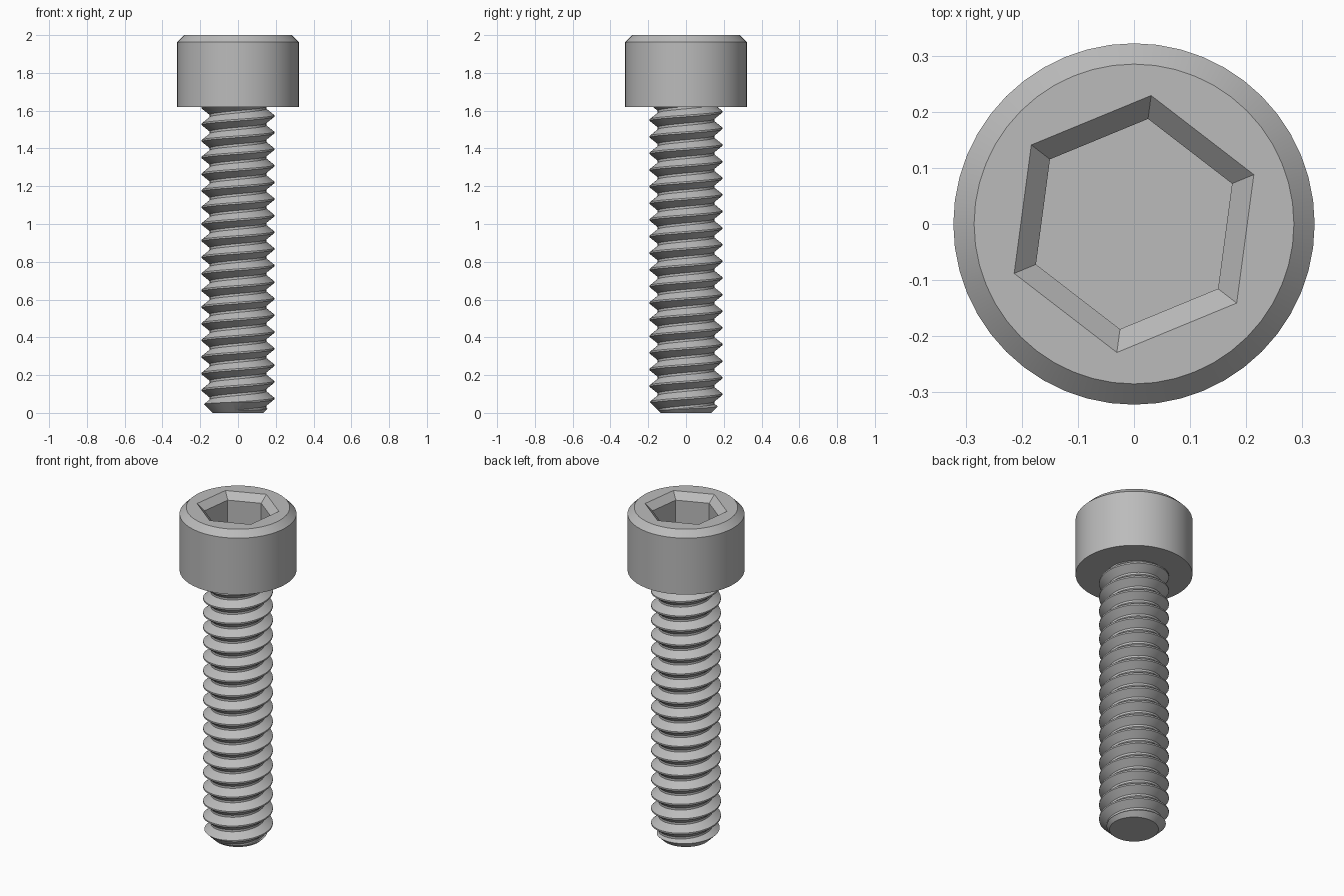
import bpy, bmesh, math
from mathutils import Vector

cube = bpy.data.objects.get("Cube")
if cube:
    bpy.data.objects.remove(cube)

steel = bpy.data.materials.new("steel grey")
steel.use_nodes = True
steel.diffuse_color = (0.5, 0.5, 0.5, 1)
steel.node_tree.nodes["Principled BSDF"].inputs["Base Color"].default_value = (0.5, 0.5, 0.5, 1)


def finish(bm, name):
    bmesh.ops.recalc_face_normals(bm, faces=bm.faces)
    mesh = bpy.data.meshes.new(name)
    bm.to_mesh(mesh)
    bm.free()
    mesh.materials.append(steel)
    obj = bpy.data.objects.new(name, mesh)
    bpy.context.collection.objects.link(obj)
    return obj


def smooth(obj, angle):
    bpy.ops.object.select_all(action='DESELECT')
    obj.select_set(True)
    bpy.context.view_layer.objects.active = obj
    bpy.ops.object.shade_smooth_by_angle(angle=math.radians(angle))


def ring(bm, radius, z, sides, turn=0.0):
    return [bm.verts.new((radius * math.cos(turn + math.tau * i / sides),
                          radius * math.sin(turn + math.tau * i / sides), z))
            for i in range(sides)]


def bridge(bm, a, b):
    n = len(a)
    for i in range(n):
        bm.faces.new((a[i], a[(i + 1) % n], b[(i + 1) % n], b[i]))


def stack(bm, profile, sides, turn=0.0):
    rings = [ring(bm, r, z, sides, turn) for r, z in profile]
    for a, b in zip(rings, rings[1:]):
        bridge(bm, a, b)
    return rings


def apply_boolean(obj, tool, operation):
    mod = obj.modifiers.new("cut", 'BOOLEAN')
    mod.operation, mod.solver, mod.object = operation, 'EXACT', tool
    bpy.context.view_layer.objects.active = obj
    bpy.ops.object.modifier_apply(modifier=mod.name)
    bpy.data.objects.remove(tool)


def solid(name, profile, sides, turn=0.0):
    bm = bmesh.new()
    rings = stack(bm, profile, sides, turn)
    bm.faces.new(rings[0])
    bm.faces.new(rings[-1])
    return finish(bm, name)


# Cylindrical head with a bevelled rim and a chamfered hexagonal socket
head = solid("head", [(0.322, 1.62), (0.322, 1.963), (0.285, 2.0)], 48)
hexagon = solid("socket_cutter", [(0.189, 1.80), (0.189, 1.96), (0.231, 2.0), (0.231, 2.05)],
                6, math.radians(22.4))
hexagon.hide_render = True
apply_boolean(head, hexagon, 'DIFFERENCE')
smooth(head, 25)

# Threaded shank: one tooth profile swept along a right-handed helix
PITCH, STEPS, TURNS = 0.088, 48, 21
TOOTH = [(0.0, 0.150), (0.14, 0.150), (0.52, 0.192), (0.62, 0.192)]
START = -0.15
bm = bmesh.new()
rows = []
for turn in range(TURNS):
    for f, r in TOOTH:
        row = []
        for s in range(STEPS + 1):
            a = math.tau * s / STEPS
            z = START + PITCH * (turn + f + s / STEPS)
            row.append(bm.verts.new((r * math.cos(a), r * math.sin(a), z)))
        rows.append(row)
for low, high in zip(rows, rows[1:]):
    for s in range(STEPS):
        bm.faces.new((low[s], low[s + 1], high[s + 1], high[s]))
bmesh.ops.remove_doubles(bm, verts=bm.verts, dist=0.0001)

# Close both ends of the sweep to the axis
middle = START + PITCH * TURNS / 2
for z, above in ((START, False), (START + PITCH * (TURNS + 0.5), True)):
    tip = bm.verts.new((0, 0, z))
    for e in [e for e in bm.edges if len(e.link_faces) == 1]:
        if (e.verts[0].co.z > middle) == above:
            bm.faces.new((e.verts[0], e.verts[1], tip))
shank = finish(bm, "threaded_shank")

# Trim the shank to length and give its tip a conical lead-in
limit = solid("shank_limit", [(0.135, 0.0), (0.215, 0.08), (0.215, 1.63)], 48)
limit.hide_render = True
apply_boolean(shank, limit, 'INTERSECT')
smooth(shank, 30)
